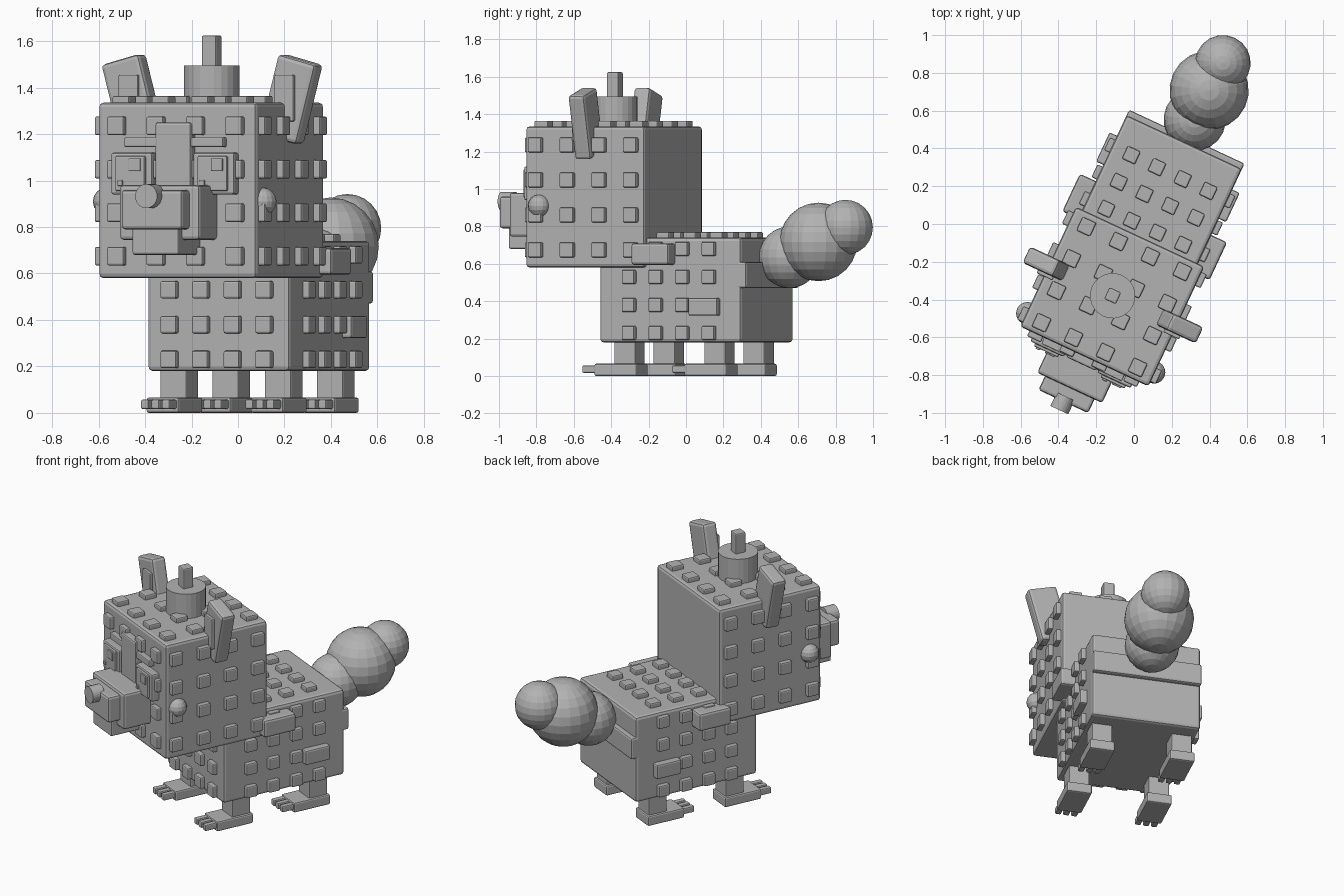
import bpy
import bmesh
from math import radians
from mathutils import Matrix, Vector

if "Cube" in bpy.data.objects:
    bpy.data.objects.remove(bpy.data.objects["Cube"], do_unlink=True)

grey = bpy.data.materials.new("plain grey")
grey.use_nodes = True
COLOUR = (0.45, 0.45, 0.45, 1)
grey.diffuse_color = COLOUR
grey.node_tree.nodes["Principled BSDF"].inputs["Base Color"].default_value = COLOUR

# The whole animal stands turned about the vertical axis
FRAME = Matrix.Rotation(radians(-25), 4, "Z") @ Matrix.Translation((0.058, 0, 0))


def finish(name, bm):
    mesh = bpy.data.meshes.new(name)
    bm.to_mesh(mesh)
    bm.free()
    mesh.materials.append(grey)
    obj = bpy.data.objects.new(name, mesh)
    obj.matrix_world = FRAME
    bpy.context.collection.objects.link(obj)
    return obj


def boxes(name, items, bevel=0.01, tilt=0):
    """One object from (centre, size) boxes, with rounded edges."""
    bm = bmesh.new()
    for centre, size in items:
        m = (Matrix.Translation(centre) @ Matrix.Rotation(radians(tilt), 4, "Y")
             @ Matrix.Diagonal((*size, 1)))
        bmesh.ops.create_cube(bm, size=1, matrix=m)
    if bevel:
        bmesh.ops.bevel(bm, geom=bm.edges[:], offset=bevel, segments=2,
                        profile=0.5, affect="EDGES")
    return finish(name, bm)


def box(name, x, y, z, **kw):
    """Box from (low, high) ranges."""
    spans = (x, y, z)
    centre = [(a + b) / 2 for a, b in spans]
    size = [b - a for a, b in spans]
    return boxes(name, [(centre, size)], **kw)


def ball(name, centre, radius, segments=20, rings=12):
    bm = bmesh.new()
    bmesh.ops.create_uvsphere(bm, u_segments=segments, v_segments=rings,
                              radius=radius, matrix=Matrix.Translation(centre))
    return finish(name, bm)


def cylinder(name, centre, radius, depth, along_y=False):
    bm = bmesh.new()
    m = Matrix.Translation(centre)
    if along_y:
        m = m @ Matrix.Rotation(radians(90), 4, "X")
    bmesh.ops.create_cone(bm, cap_ends=True, segments=24, radius1=radius,
                          radius2=radius, depth=depth, matrix=m)
    return finish(name, bm)


def studs(name, centre, half, pitch, size):
    """Four by four studs on the front, both sides and the top of a block."""
    steps = (-1.5, -0.5, 0.5, 1.5)
    for label, axis, sign in (("front", 1, -1), ("left", 0, 1),
                              ("right", 0, -1), ("top", 2, 1)):
        u, v = [a for a in range(3) if a != axis]
        items = []
        for i in steps:
            for j in steps:
                c = Vector(centre)
                c[axis] += sign * (half[axis] + 0.01)
                c[u] += i * pitch[u]
                c[v] += j * pitch[v]
                s = [size] * 3
                s[axis] = 0.04
                items.append((c, s))
        boxes(f"{name}_{label}_studs", items, bevel=0.008)


# Body and head blocks
box("body", (-0.337, 0.337), (-0.328, 0.506), (0.18, 0.74), bevel=0.018)
studs("body", (0, 0.089, 0.455), (0.337, 0.417, 0.285), (0.15, 0.157, 0.15), 0.075)
box("rump_band", (-0.337, 0.337), (0.3, 0.537), (0.47, 0.61), bevel=0.012)
box("head", (-0.375, 0.375), (-0.747, -0.047), (0.58, 1.335), bevel=0.018)
studs("head", (0, -0.4, 0.955), (0.375, 0.347, 0.38), (0.187, 0.187, 0.187), 0.08)

# Tail of three balls
ball("tail_base", (0, 0.637, 0.635), 0.165)
ball("tail_middle", (0.003, 0.81, 0.717), 0.21)
ball("tail_tip", (0.008, 0.972, 0.795), 0.147)

# Muzzle and nose
box("muzzle", (-0.19, 0.19), (-0.93, -0.72), (0.745, 0.98), bevel=0.015)
box("muzzle_front", (-0.145, 0.145), (-1.01, -0.9), (0.79, 0.96), bevel=0.015)
box("jaw", (-0.11, 0.11), (-0.97, -0.74), (0.68, 0.82))
cylinder("nose", (0, -1.02, 0.933), 0.052, 0.08, along_y=True)
box("nose_bridge", (-0.085, 0.085), (-0.79, -0.73), (0.95, 1.25))

# Top hat with a post
cylinder("hat", (0, -0.392, 1.41), 0.12, 0.17)
box("hat_post", (-0.034, 0.034), (-0.426, -0.358), (1.45, 1.625), bevel=0.008)

for side, s in (("left", 1), ("right", -1)):
    # Face details
    ex = s * 0.195
    boxes(f"{side}_eye", [((ex, -0.765, 1.03), (0.195, 0.06, 0.18))])
    boxes(f"{side}_pupil", [((ex, -0.795, 1.03), (0.14, 0.03, 0.15))], bevel=0.006)
    boxes(f"{side}_eye_glints", [((ex + 0.025, -0.808, 1.068), (0.055, 0.02, 0.055)),
                                 ((ex - 0.045, -0.808, 0.99), (0.025, 0.02, 0.025))],
          bevel=0.004)
    boxes(f"{side}_brow", [((s * 0.145, -0.757, 1.165), (0.18, 0.05, 0.042))], bevel=0.006)
    ball(f"{side}_cheek", (s * 0.37, -0.667, 0.91), 0.06, 16, 8)

    # Ears leaning outward
    boxes(f"{side}_ear", [((s * 0.375, -0.388, 1.35), (0.185, 0.095, 0.355))],
          bevel=0.018, tilt=s * 15)
    boxes(f"{side}_inner_ear", [((s * 0.37, -0.438, 1.355), (0.092, 0.03, 0.2))],
          bevel=0.006)

    # Shoulder and flank blocks
    boxes(f"{side}_shoulder", [((s * 0.37, 0.01, 0.652), (0.12, 0.22, 0.115))], bevel=0.015)
    boxes(f"{side}_flank_block", [((s * 0.345, 0.3, 0.37), (0.07, 0.17, 0.095))])

    # Legs, feet and toes
    for end, y in (("front", -0.19), ("back", 0.34)):
        x = s * 0.248
        boxes(f"{end}_{side}_leg", [((x, y, 0.12), (0.125, 0.125, 0.18))], bevel=0.006)
        boxes(f"{end}_{side}_foot", [((x, y - 0.05, 0.033), (0.155, 0.25, 0.066))])
        boxes(f"{end}_{side}_toes", [((x + t * 0.05, y - 0.2, 0.037), (0.036, 0.1, 0.04))
                                     for t in (-1, 0, 1)], bevel=0.007)
